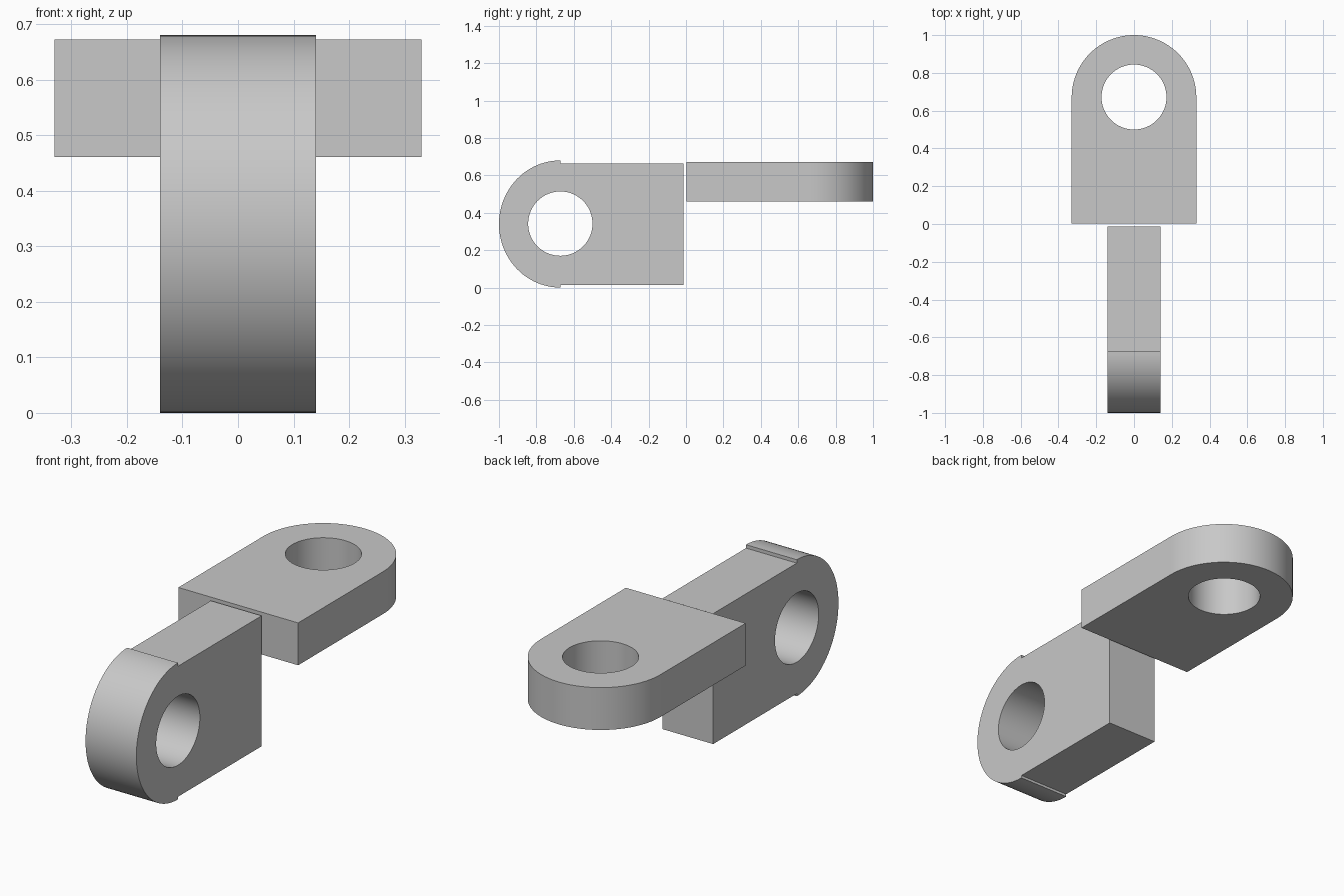
import bpy, bmesh
from math import cos, sin, pi, radians
from mathutils import Matrix, Vector

cube = bpy.data.objects.get("Cube")
if cube:
    bpy.data.objects.remove(cube, do_unlink=True)

steel = bpy.data.materials.new("plain grey")
steel.use_nodes = True
grey = (0.58, 0.58, 0.58, 1)
steel.diffuse_color = grey
steel.node_tree.nodes["Principled BSDF"].inputs["Base Color"].default_value = grey


def arc(centre, ru, rv, start, end, steps):
    """Points along an elliptical arc, ends included."""
    angles = [start + (end - start) * i / steps for i in range(steps + 1)]
    return [(centre[0] + ru * cos(a), centre[1] + rv * sin(a)) for a in angles]


def lug(name, outline, hole, thickness, matrix):
    """Flat profile with a round hole, extruded along its own z."""
    bm = bmesh.new()
    edges = []
    for loop in (outline, hole):
        verts = [bm.verts.new((u, v, 0)) for u, v in loop]
        edges += [bm.edges.new((a, b)) for a, b in zip(verts, verts[1:] + verts[:1])]
    bmesh.ops.triangle_fill(bm, edges=edges, use_beauty=True)
    grown = bmesh.ops.extrude_face_region(bm, geom=bm.faces[:], use_keep_orig=True)
    top = [g for g in grown["geom"] if isinstance(g, bmesh.types.BMVert)]
    bmesh.ops.translate(bm, verts=top, vec=(0, 0, thickness))
    bm.transform(matrix)
    bmesh.ops.recalc_face_normals(bm, faces=bm.faces[:])
    mesh = bpy.data.meshes.new(name)
    bm.to_mesh(mesh)
    bm.free()
    mesh.materials.append(steel)
    obj = bpy.data.objects.new(name, mesh)
    bpy.context.collection.objects.link(obj)
    bpy.ops.object.select_all(action="DESELECT")
    obj.select_set(True)
    bpy.context.view_layer.objects.active = obj
    bpy.ops.object.shade_smooth_by_angle(angle=radians(30))
    return obj


# Upright lug: profile in the y-z plane, with a small step behind the round end
eye = (-0.672, 0.34)
upright = arc(eye, 0.328, 0.34, pi / 2, 3 * pi / 2, 48)
upright += [(eye[0], 0.013), (-0.014, 0.013), (-0.014, 0.663), (eye[0], 0.663)]
upright_hole = arc((eye[0], 0.342), 0.172, 0.172, 0, 2 * pi, 64)[:-1]
to_side = Matrix(((0, 0, 1, -0.14), (1, 0, 0, 0), (0, 1, 0, 0), (0, 0, 0, 1)))
lug("upright_lug", upright, upright_hole, 0.28, to_side)

# Flat lug: profile in the x-y plane, rounded at the back
flat = arc((0, 0.67), 0.33, 0.33, 0, pi, 48) + [(-0.33, 0.002), (0.33, 0.002)]
flat_hole = arc((0, 0.672), 0.172, 0.172, 0, 2 * pi, 64)[:-1]
lug("flat_lug", flat, flat_hole, 0.211, Matrix.Translation(Vector((0, 0, 0.461))))
